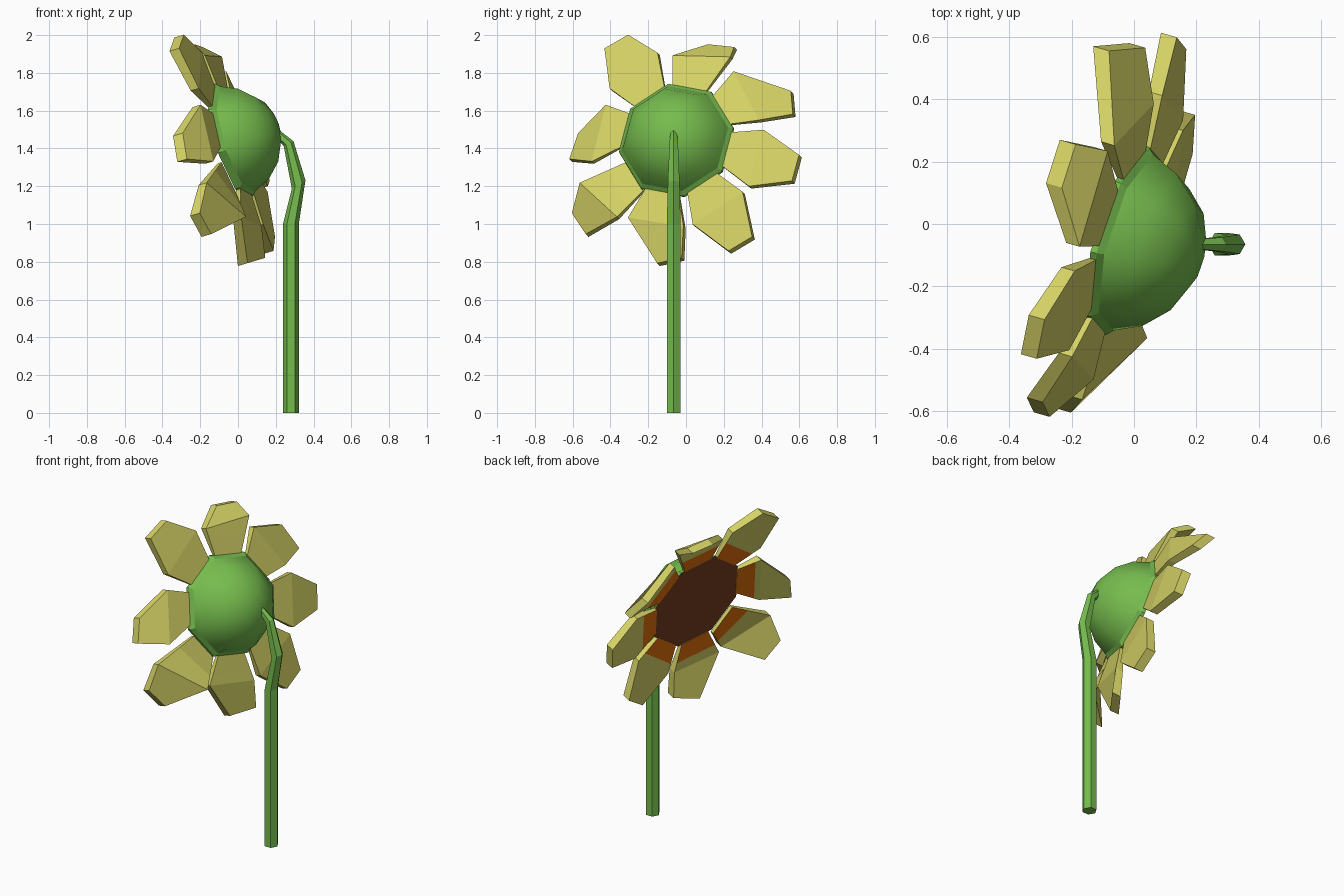
import bpy, bmesh, math
from mathutils import Vector

if "Cube" in bpy.data.objects:
    bpy.data.objects.remove(bpy.data.objects["Cube"])

# Flower head frame: centre, two axes in the disc plane, and the facing normal
C = Vector((-0.02, -0.054, 1.446))
U = Vector((-0.318, -0.127, 0.937)).normalized()
N = Vector((-0.923, 0.265, -0.277))
N = (N - U * N.dot(U)).normalized()
V = N.cross(U)


def material(name, rgb):
    m = bpy.data.materials.new(name)
    m.diffuse_color = (*rgb, 1)
    m.use_nodes = True
    m.node_tree.nodes["Principled BSDF"].inputs["Base Color"].default_value = m.diffuse_color
    return m


GREEN = material("leaf_green", (0.18, 0.50, 0.075))
STEM = material("stem_green", (0.18, 0.50, 0.075))
YELLOW = material("petal_yellow", (0.66, 0.64, 0.13))
ORANGE = material("ring_brown", (0.75, 0.16, 0.003))
DARK = material("seed_brown", (0.17, 0.045, 0.014))


def polar(r, deg, h, t=0.0):
    a = math.radians(deg)
    e = U * math.cos(a) + V * math.sin(a)
    f = V * math.cos(a) - U * math.sin(a)
    return C + e * r + f * t + N * h


def make(name, bm, *mats):
    bmesh.ops.recalc_face_normals(bm, faces=bm.faces[:])
    me = bpy.data.meshes.new(name)
    bm.to_mesh(me)
    bm.free()
    for mat in mats:
        me.materials.append(mat)
    ob = bpy.data.objects.new(name, me)
    bpy.context.collection.objects.link(ob)
    return ob


def loft(bm, rings, cap_start=False, cap_end=False):
    vs = [[bm.verts.new(p) for p in ring] for ring in rings]
    n = len(vs[0])
    for a, b in zip(vs, vs[1:]):
        for i in range(n):
            j = (i + 1) % n
            bm.faces.new((a[i], a[j], b[j], b[i]))
    if cap_start:
        bm.faces.new(vs[0][::-1])
    if cap_end:
        bm.faces.new(vs[-1])
    return vs


def octagon(r, h):
    return [polar(r, 45 * k, h) for k in range(8)]


# Green back dome with a narrow rim
bm = bmesh.new()
profile = [(0.318, 0.020), (0.315, 0.0), (0.295, -0.02), (0.255, -0.11),
           (0.18, -0.19), (0.09, -0.235)]
rings = loft(bm, [octagon(r, h) for r, h in profile])
tip = bm.verts.new(C - N * 0.247)
for i in range(8):
    bm.faces.new((rings[-1][i], rings[-1][(i + 1) % 8], tip))
dome = make("flower_dome", bm, GREEN)
for p in dome.data.polygons:
    p.use_smooth = p.index >= 16

# Dark seed disc closing the front of the dome
bm = bmesh.new()
bm.faces.new([bm.verts.new(p) for p in octagon(0.318, 0.020)])
seeds = make("seed_disc", bm, DARK)
if seeds.data.polygons[0].normal.dot(N) < 0:
    seeds.data.flip_normals()

# Petals: tip corner radii, tip lean, tip corner bends, shoulder radii,
# shoulder lean, twist, base lean, base lift
petals = [
    (0.565, 0.576, 0.077, 0.100, 0.100, 0.450, 0.500, 0.014, 0, 0, 0),
    (0.645, 0.595, 0.140, 0.145, 0.075, 0.450, 0.430, 0.003, 0, 0, 0),
    (0.672, 0.670, 0.020, 0.050, 0.050, 0.460, 0.460, 0.016, 0, 0, 0),
    (0.682, 0.678, 0.000, 0.050, 0.045, 0.455, 0.455, 0, 0, 0, 0),
    (0.618, 0.657, -0.116, 0.030, 0.090, 0.455, 0.460, -0.005, 0, 0, 0),
    (0.680, 0.685, -0.045, 0.125, 0.130, 0.478, 0.560, -0.037, 0.045, -0.036, 0.025),
    (0.588, 0.575, -0.110, 0.110, 0.105, 0.430, 0.435, -0.037, 0, 0, 0),
    (0.675, 0.662, 0.000, 0.035, 0.025, 0.455, 0.475, 0, 0, 0, 0),
]
for k, (r1, r2, lean, lo, hi, s1, s2, mid, twist, root, lift) in enumerate(petals):
    deg = 22.5 + 45 * k
    # half outlines: base, shoulder, tip as (radius, sideways, bend, thickness)
    left = [(0.29, root - 0.095, lift, 0.022),
            (s1, mid - 0.158, lo * 0.14 - twist, 0.046), (r1, lean - 0.073, lo, 0.055)]
    right = [(0.29, root + 0.095, lift, 0.022),
             (s2, mid + 0.158, hi * 0.14 + twist, 0.046), (r2, lean + 0.073, hi, 0.055)]
    # extra point where the brown base meets the yellow
    for side in (left, right):
        b, s = side[0], side[1]
        f = (0.40 - b[0]) / (s[0] - b[0])
        side.insert(1, tuple(p + (q - p) * f for p, q in zip(b, s)))
    outline = left + right[::-1]
    bm = bmesh.new()
    back, front = loft(bm, [[polar(r, deg, h + d * w, t) for r, t, h, d in outline]
                            for w in (0, 1)])
    for ring, mat in ((back, 0), (front, 1)):
        bm.faces.new((ring[0], ring[1], ring[6], ring[7])).material_index = mat
        bm.faces.new((ring[1], ring[2], ring[5], ring[6]))
        bm.faces.new((ring[2], ring[3], ring[4], ring[5]))
    make(f"petal_{k + 1}", bm, YELLOW, ORANGE)

# Six-sided stem, bent over and tapering into the dome
path = [(0.28, 0.0, 0.042, 0), (0.28, 1.0, 0.042, 0), (0.321, 1.21, 0.036, 0.6),
        (0.268, 1.425, 0.026, 0.5), (0.20, 1.485, 0.018, 0.7)]
bm = bmesh.new()
loft(bm, [[(x + r * math.cos(a), -0.065 + r * math.sin(a), z + slope * r * math.cos(a))
           for a in (math.radians(60 * i) for i in range(6))]
          for x, z, r, slope in path], True, True)
make("stem", bm, STEM)
